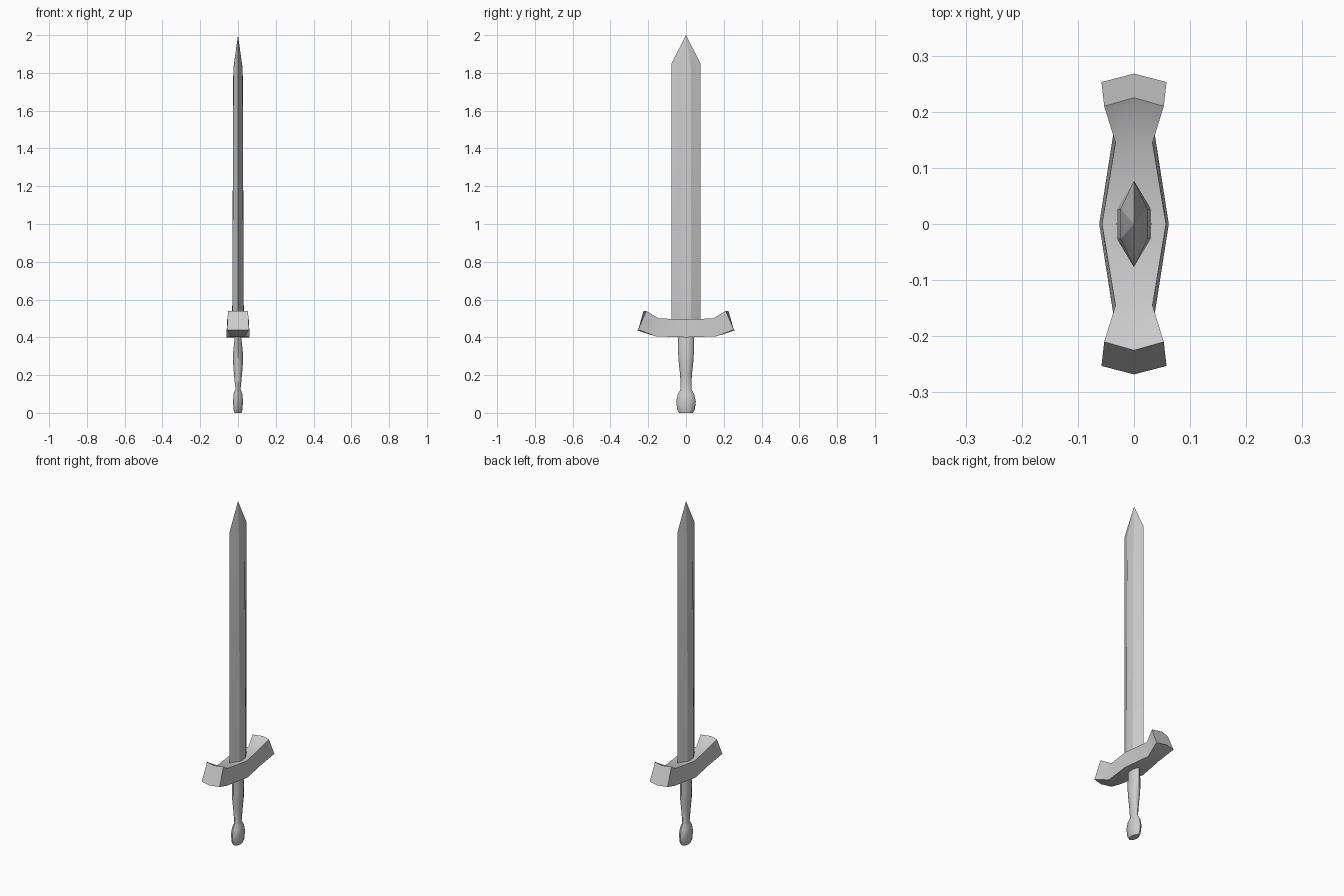
import bpy, bmesh, math

cube = bpy.data.objects.get("Cube")
if cube:
    bpy.data.objects.remove(cube)

steel = bpy.data.materials.new("grey_steel")
steel.use_nodes = True
GREY = (0.6, 0.6, 0.6, 1)
steel.diffuse_color = GREY
steel.node_tree.nodes["Principled BSDF"].inputs["Base Color"].default_value = GREY


def loft(name, sections, angle, tip=None):
    """Join matching closed loops into a solid, capped at the ends or closed to a tip."""
    bm = bmesh.new()
    rings = [[bm.verts.new(p) for p in s] for s in sections]
    n = len(rings[0])
    for a, b in zip(rings, rings[1:]):
        for i in range(n):
            j = (i + 1) % n
            bm.faces.new((a[i], a[j], b[j], b[i]))
    bm.faces.new(rings[0])
    if tip:
        t = bm.verts.new(tip)
        for i in range(n):
            bm.faces.new((rings[-1][i], rings[-1][(i + 1) % n], t))
    else:
        bm.faces.new(rings[-1])
    bmesh.ops.recalc_face_normals(bm, faces=bm.faces)
    mesh = bpy.data.meshes.new(name)
    bm.to_mesh(mesh)
    bm.free()
    mesh.materials.append(steel)
    obj = bpy.data.objects.new(name, mesh)
    bpy.context.collection.objects.link(obj)
    bpy.ops.object.select_all(action='DESELECT')
    obj.select_set(True)
    bpy.context.view_layer.objects.active = obj
    bpy.ops.object.shade_smooth_by_angle(angle=math.radians(angle))
    return obj


# Blade: bevelled section, narrowing slightly up to a faceted point
def blade_section(half, z_edge, z_flat):
    e, f = 0.077, 0.027
    return [(0, -e, z_edge), (half, -f, z_flat), (half + 0.001, 0, z_flat), (half, f, z_flat),
            (0, e, z_edge), (-half, f, z_flat), (-half - 0.001, 0, z_flat), (-half, -f, z_flat)]


loft("blade", [blade_section(0.03, 0.44, 0.44), blade_section(0.024, 1.85, 1.82)],
     15, tip=(0, 0, 2))


# Crossguard: upswept arms, pinched at the waist, with ridged ends
def guard_section(side, top, bottom, ridge):
    (yt, zt, wt), (yb, zb, wb) = top, bottom
    return [(-wt, side * yt, zt), (0, side * (yt + ridge), zt), (wt, side * yt, zt),
            (wb, side * yb, zb), (0, side * (yb + ridge), zb), (-wb, side * yb, zb)]


end = ((0.21, 0.54, 0.053), (0.253, 0.44, 0.058), 0.015)
waist = ((0.145, 0.5, 0.033), (0.16, 0.405, 0.037), 0)
middle = ((0, 0.495, 0.057), (0, 0.4, 0.062), 0)
loft("crossguard", [guard_section(-1, *end), guard_section(-1, *waist), guard_section(1, *middle),
                    guard_section(1, *waist), guard_section(1, *end)], 32)


# Grip and pommel: one oval turned shape, given as (z, half x, half y)
profile = [(0.0, 0.02, 0.036), (0.015, 0.024, 0.046), (0.06, 0.028, 0.052), (0.1, 0.024, 0.043),
           (0.125, 0.014, 0.028), (0.2, 0.022, 0.031), (0.26, 0.027, 0.038),
           (0.32, 0.027, 0.042), (0.42, 0.016, 0.043)]
SIDES = 10
angles = [math.tau * i / SIDES for i in range(SIDES)]
loft("grip_and_pommel", [[(x * math.sin(a), y * math.cos(a), z) for a in angles]
                         for z, x, y in profile], 50)
